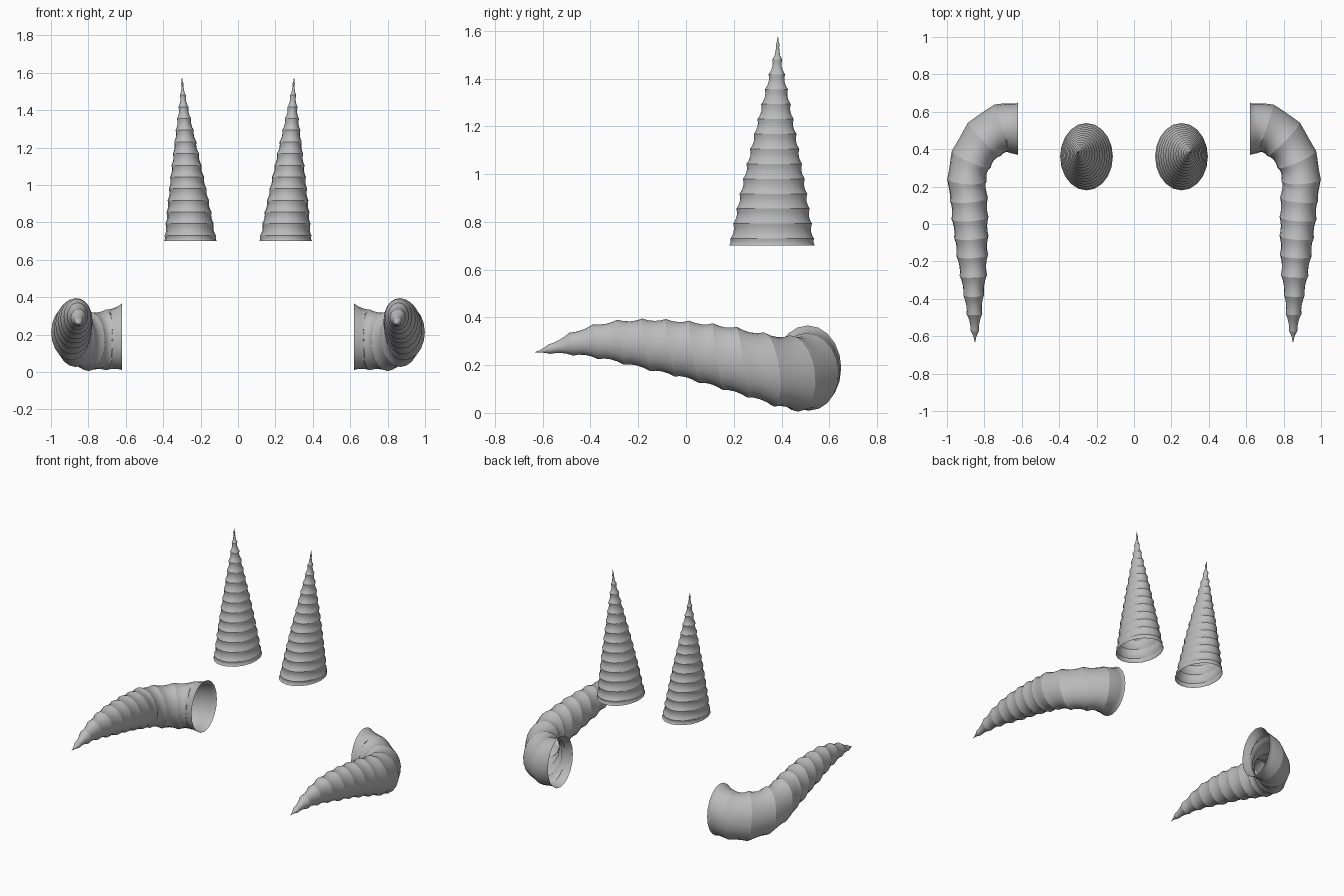
import bpy, bmesh, math
from mathutils import Vector

if "Cube" in bpy.data.objects:
    bpy.data.objects.remove(bpy.data.objects["Cube"])

SIDES = 20      # facets around each horn
STEPS = 4       # bands between neighbouring ridges

grey = bpy.data.materials.new("horn grey")
grey.use_nodes = True
grey.diffuse_color = (0.5, 0.5, 0.5, 1)
grey.node_tree.nodes["Principled BSDF"].inputs["Base Color"].default_value = (0.5, 0.5, 0.5, 1)


def spline(points, i, t):
    """Smooth path through the ridge centres."""
    p1, p2 = points[i], points[i + 1]
    p0 = points[i - 1] if i > 0 else p1 * 2 - p2
    p3 = points[i + 2] if i + 2 < len(points) else p2 * 2 - p1
    return (p1 * 2 + (p2 - p0) * t + (p0 * 2 - p1 * 5 + p2 * 4 - p3) * t * t
            + (p1 * 3 - p0 - p2 * 3 + p3) * t ** 3) / 2


def make_horn(name, ridges, frame, sag, mirror):
    """Open, ridged tube; each ridge is (centre, narrow radius, wide radius)."""
    bm = bmesh.new()
    centres = [Vector(r[0]) for r in ridges]
    rings = []
    for i in range(len(ridges) - 1):
        (_, a0, b0), (_, a1, b1) = ridges[i], ridges[i + 1]
        dip = sag * (centres[i + 1] - centres[i]).length
        for s in range(STEPS):
            t = s / STEPS
            c = spline(centres, i, t)
            side, up = frame(spline(centres, i, t + 0.01) - c)
            a, b = a0 + (a1 - a0) * t, b0 + (b1 - b0) * t
            shrink = max(0.6, 1 - 4 * t * (1 - t) * dip / max(a, 0.01))
            ring = []
            for k in range(SIDES):
                w = math.tau * k / SIDES
                p = c + (side * a * math.cos(w) + up * b * math.sin(w)) * shrink
                ring.append(bm.verts.new((p.x * mirror, p.y, p.z)))
            rings.append(ring)
    tip = centres[-1]
    tip_vert = bm.verts.new((tip.x * mirror, tip.y, tip.z))

    # Skin the rings and close the point
    for low, high in zip(rings, rings[1:]):
        for k in range(SIDES):
            n = (k + 1) % SIDES
            bm.faces.new((low[k], low[n], high[n], high[k]))
    for k in range(SIDES):
        bm.faces.new((rings[-1][k], rings[-1][(k + 1) % SIDES], tip_vert))
    if mirror < 0:
        bmesh.ops.reverse_faces(bm, faces=bm.faces[:])

    # Smooth bands with a crisp crease at every ridge
    for f in bm.faces:
        f.smooth = True
    for ring in rings[::STEPS]:
        for k in range(SIDES):
            bm.edges.get((ring[k], ring[(k + 1) % SIDES])).smooth = False

    mesh = bpy.data.meshes.new(name)
    bm.to_mesh(mesh)
    bm.free()
    mesh.materials.append(grey)
    bpy.context.collection.objects.link(bpy.data.objects.new(name, mesh))


def level_frame(tangent):
    return Vector((1, 0, 0)), Vector((0, 1, 0))


def swept_frame(tangent):
    flat = Vector((tangent.x, tangent.y, 0)).normalized()
    return Vector((-flat.y, flat.x, 0)), Vector((0, 0.15 * flat.y, 1))


# Upright horn: straight taper with evenly spaced ridges
base, point = Vector((0.254, 0.36, 0.70)), Vector((0.30, 0.385, 1.58))
upright = []
for z in [0.70] + [0.73 + 0.0625 * k for k in range(14)]:
    t = (z - base.z) / (point.z - base.z)
    size = (1 - t) * (1 + 0.25 * t * (1 - t))
    upright.append((base.lerp(point, t), 0.141 * size, 0.18 * size))
upright.append((point, 0, 0))

# Side horn: comes out sideways, bends forward and tapers
swept = [
    ((0.62, 0.51, 0.188), 0.14, 0.178),
    ((0.705, 0.51, 0.172), 0.135, 0.162),
    ((0.80, 0.452, 0.165), 0.125, 0.16),
    ((0.87, 0.347, 0.182), 0.113, 0.155),
    ((0.893, 0.235, 0.212), 0.106, 0.148),
    ((0.883, 0.135, 0.235), 0.102, 0.14),
    ((0.877, 0.033, 0.256), 0.099, 0.13),
    ((0.870, -0.067, 0.273), 0.092, 0.12),
    ((0.865, -0.167, 0.285), 0.085, 0.11),
    ((0.859, -0.274, 0.296), 0.073, 0.094),
    ((0.857, -0.379, 0.298), 0.056, 0.073),
    ((0.853, -0.48, 0.288), 0.042, 0.048),
    ((0.851, -0.572, 0.267), 0.022, 0.02),
    ((0.850, -0.637, 0.252), 0, 0),
]

for label, mirror in (("left", 1), ("right", -1)):
    make_horn(label + "_upright_horn", upright, level_frame, 0.10, mirror)
    make_horn(label + "_side_horn", swept, swept_frame, 0.07, mirror)
